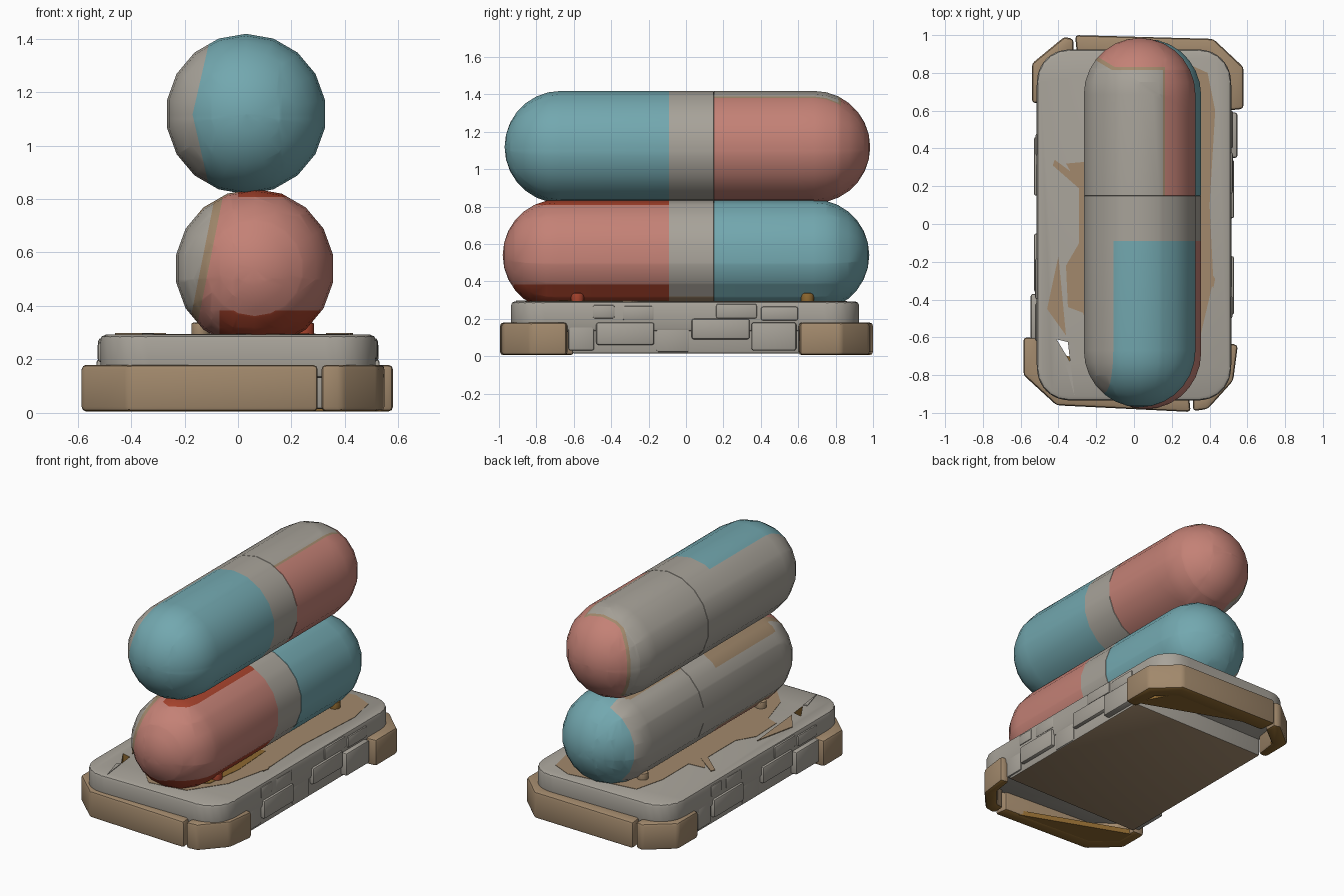
import bpy, bmesh, math
from mathutils import Vector

if "Cube" in bpy.data.objects:
    bpy.data.objects.remove(bpy.data.objects["Cube"])


def material(name, rgb):
    m = bpy.data.materials.new(name)
    m.diffuse_color = (*rgb, 1)
    m.use_nodes = True
    m.node_tree.nodes["Principled BSDF"].inputs["Base Color"].default_value = m.diffuse_color
    return m


GREY, TEAL, PINK, TAN, RED, AMBER = range(6)
MATS = [material("stone grey", (.39, .365, .32)),
        material("teal", (.17, .39, .43)),
        material("salmon pink", (.55, .22, .18)),
        material("tan", (.36, .25, .15)),
        material("dark red", (.38, .055, .025)),
        material("amber brown", (.27, .14, .03))]


def finish(bm, name, rule):
    """Turn a bmesh into an object, colouring faces by a constant or a rule."""
    bmesh.ops.recalc_face_normals(bm, faces=bm.faces[:])
    bm.normal_update()
    for f in bm.faces:
        f.material_index = rule(f) if callable(rule) else rule
    me = bpy.data.meshes.new(name)
    bm.to_mesh(me)
    bm.free()
    for m in MATS:
        me.materials.append(m)
    ob = bpy.data.objects.new(name, me)
    bpy.context.collection.objects.link(ob)
    return ob


def prism(name, pts, z0, z1, rule, bevel=0):
    """Extrude a flat outline upward, optionally rounding its edges."""
    bm = bmesh.new()
    face = bm.faces.new([bm.verts.new((x, y, z0)) for x, y in pts])
    new = bmesh.ops.extrude_face_region(bm, geom=[face])["geom"]
    bmesh.ops.translate(bm, vec=(0, 0, z1 - z0),
                        verts=[v for v in new if isinstance(v, bmesh.types.BMVert)])
    if bevel:
        bmesh.ops.bevel(bm, geom=bm.edges[:], offset=bevel, segments=2,
                        profile=.5, affect='EDGES', clamp_overlap=True)
    return finish(bm, name, rule)


def rect(x0, x1, y0, y1):
    return [(x0, y0), (x1, y0), (x1, y1), (x0, y1)]


def rounded_rect(hx, y0, y1, r, n=5):
    pts = []
    for k, (cx, cy) in enumerate([(hx - r, y1 - r), (r - hx, y1 - r),
                                  (r - hx, y0 + r), (hx - r, y0 + r)]):
        for i in range(n + 1):
            a = math.pi / 2 * (k + i / n)
            pts.append((cx + r * math.cos(a), cy + r * math.sin(a)))
    return pts


def capsule(name, cx, cz, r, y0, y1, cuts, rule, sides=18, rings=7):
    """Pill along y with a fine seam; cuts are colour borders (normal, distance)."""
    prof = [(r * math.sin(i * math.pi / 2 / rings),
             y0 + r - r * math.cos(i * math.pi / 2 / rings)) for i in range(1, rings + 1)]
    prof += [(r, .147), (r - .003, .149), (r, .151)]
    prof += [(r * math.cos(i * math.pi / 2 / rings),
              y1 - r + r * math.sin(i * math.pi / 2 / rings)) for i in range(rings)]
    bm = bmesh.new()
    loops = [[bm.verts.new((cx + q * math.sin(2 * math.pi * k / sides), y,
                            cz + q * math.cos(2 * math.pi * k / sides)))
              for k in range(sides)] for q, y in prof]
    ends = bm.verts.new((cx, y0, cz)), bm.verts.new((cx, y1, cz))
    for k in range(sides):
        j = (k + 1) % sides
        for a, b in zip(loops, loops[1:]):
            bm.faces.new((a[k], a[j], b[j], b[k]))
        bm.faces.new((ends[0], loops[0][j], loops[0][k]))
        bm.faces.new((ends[1], loops[-1][k], loops[-1][j]))
    for normal, dist in cuts:
        no = Vector(normal)
        bmesh.ops.bisect_plane(bm, geom=bm.verts[:] + bm.edges[:] + bm.faces[:],
                               plane_co=no * (dist / no.length_squared), plane_no=no)
    return finish(bm, name, lambda f: rule(*f.calc_center_median()))


X, Y, Z = (1, 0, 0), (0, 1, 0), (0, 0, 1)


# Upper pill: teal front, grey band, pink back, bare grey left flank
def upper_rule(x, y, z):
    if y < -.09:
        return TEAL if x > -.17 + .23 * abs(z - 1.116) else GREY
    if y < .15:
        return GREY
    if (y > .83 and y + .6 * x > .77) or x > .165 or (z < 1.1 and x > -.1):
        return PINK
    return TAN if (y > .815 and y + .6 * x > .745) or x > .153 else GREY


capsule("upper_pill", .03, 1.118, .3, -.97, .985,
        [(Y, -.09), (Y, .83), (Y, .815), (X, .153), (X, .165), (X, -.1), (Z, 1.1), (Z, 1.116),
         ((1, 0, -.23), -.17 - .23 * 1.116), ((1, 0, .23), -.17 + .23 * 1.116),
         ((.6, 1, 0), .77), ((.6, 1, 0), .745)], upper_rule)


# Lower pill: pink front with dark red wear, grey band, teal back
def lower_rule(x, y, z):
    if y < -.09:
        if z > .74 and x < 0 and y > -.72:
            return TAN
        slant = x - .2 * (z - .54)
        if slant > -.11:
            if (z > .808 and x > 0 and y > -.84) or (z < .383 and x > -.07 and y > -.92):
                return RED
            return PINK
        return TAN if slant > -.14 else GREY
    if y < .15:
        return TAN if z < .32 else GREY
    if x > -.02 or (y > .82 and x > -.2) or (z < .5 and x > -.1):
        return TEAL
    return TAN if z > .805 and y < .7 else GREY


capsule("lower_pill", .062, .54, .298, -.98, .98,
        [(Y, -.09), (Y, -.84), (Y, -.92), (Y, .82), (Y, .7), (Y, -.72), (X, 0), (X, -.02),
         (X, -.07), (X, -.1), (X, -.2), (Z, .74), (Z, .808), (Z, .383), (Z, .32), (Z, .5),
         ((1, 0, -.2), -.218), ((1, 0, -.2), -.248)], lower_rule)

# Base slab with a broken-through hole
under = lambda f: TAN if f.normal.z < -.7 else GREY
slab = prism("base_slab", rounded_rect(.515, -.935, .925, .17), .13, .293, GREY, .022)
cutter = prism("hole_cutter", [(-.41, -.61), (-.35, -.625), (-.338, -.73)], 0, .5, AMBER)
cutter.hide_render = True
cutter.hide_viewport = True
cut = slab.modifiers.new("hole", 'BOOLEAN')
cut.object, cut.operation, cut.solver = cutter, 'DIFFERENCE', 'EXACT'
prism("base_core", rect(-.505, .505, -.61, .62), .015, .2, under, .01)

# Irregular stone blocks along both long sides: y0, y1, z0, z1, outer x
BLOCKS = [(-.63, -.49, .03, .18, .515), (-.48, -.17, .06, .18, .53),
          (-.5, -.38, .2, .275, .522), (-.34, -.17, .19, .27, .52),
          (-.16, .02, .02, .18, .51), (.03, .34, .09, .2, .53),
          (.16, .38, .2, .28, .523), (.35, .59, .03, .18, .547), (.4, .6, .19, .265, .525)]
for side in (1, -1):
    for i, (y0, y1, z0, z1, x) in enumerate(BLOCKS):
        a, b = sorted((side * .45, side * x))
        if side < 0:
            y0, y1 = -y1 - .02, -y0 - .02
        prism(f"side_stone_{'right' if side > 0 else 'left'}_{i}",
              rect(a, b, y0, y1), z0, z1, GREY, .012)

# Tan corner bumpers wrapping the two ends, amber underneath
BUMPERS = {
    "front_left": [(-.585, -.6), (-.585, -.8), (-.41, -.96), (.3, -.995), (.29, -.9),
                   (-.36, -.86), (-.5, -.75), (-.5, -.6)],
    "front_right": [(.312, -.99), (.39, -.98), (.525, -.83), (.55, -.64), (.49, -.63),
                    (.47, -.77), (.37, -.89), (.312, -.9)],
    "back_left": [(-.54, .64), (-.54, .85), (-.37, .99), (-.32, .98), (-.32, .9),
                  (-.46, .79), (-.48, .64)],
    "back_right": [(-.312, 1), (.42, .98), (.58, .83), (.58, .61), (.49, .6),
                   (.48, .77), (.37, .87), (-.3, .88)]}
amber_under = lambda f: AMBER if f.normal.z < -.5 else TAN
for n, pts in BUMPERS.items():
    prism(f"bumper_{n}", pts, .005, .18, amber_under, .018)

# Flat underside webs closing each bumper arc
prism("front_web", [(-.53, -.63), (-.51, -.77), (-.38, -.9), (.28, -.94)], .007, .04, AMBER)
prism("back_web", [(-.28, .94), (.38, .92), (.53, .64)], .007, .04, AMBER)

# Worn tan stain, amber shade and cracks on the deck (thin plates)
prism("deck_stain", [(.26, .86), (.39, .8), (.43, .6), (.4, .1), (.42, -.3), (.35, -.6),
                     (.2, -.82), (-.05, -.86), (-.2, -.7), (-.27, -.47), (-.35, -.44),
                     (-.36, -.22), (-.29, -.1), (-.29, .2), (-.36, .32), (-.25, .33),
                     (-.25, .6), (-.2, .8)], .289, .2955, TAN)
prism("deck_shade", [(.27, -.1), (.29, -.4), (.26, -.66), (.12, -.78), (.05, -.6),
                     (.05, -.1)], .29, .2975, AMBER)
for i, pts in enumerate([[(-.43, .31), (-.27, .17), (-.27, .23), (-.42, .34)],
                         [(-.4, -.17), (-.46, -.45), (-.36, -.59)],
                         [(.33, -.18), (.42, -.34), (.43, -.29), (.35, -.17)]]):
    prism(f"crack_{i}", pts, .29, .298, TAN)
prism("loose_shard", [(-.335, -.74), (-.36, -.75), (-.315, -.91)], .29, .297, GREY)

# Short round studs holding the lower pill
for n, x, y, c in [("front_right", .25, -.58, RED), ("back_right", .25, .65, AMBER),
                   ("front_left", -.14, -.58, TAN), ("back_left", -.14, .65, TAN)]:
    disc = [(x + .036 * math.cos(i * math.pi / 6), y + .036 * math.sin(i * math.pi / 6))
            for i in range(12)]
    prism(f"stud_{n}", disc, .27, .338, c, .009)

# Smooth shading that keeps hard edges
bpy.ops.object.select_all(action='DESELECT')
for ob in bpy.context.scene.objects:
    if ob is not cutter:
        ob.select_set(True)
        bpy.context.view_layer.objects.active = ob
bpy.ops.object.shade_smooth_by_angle(angle=math.radians(35))
